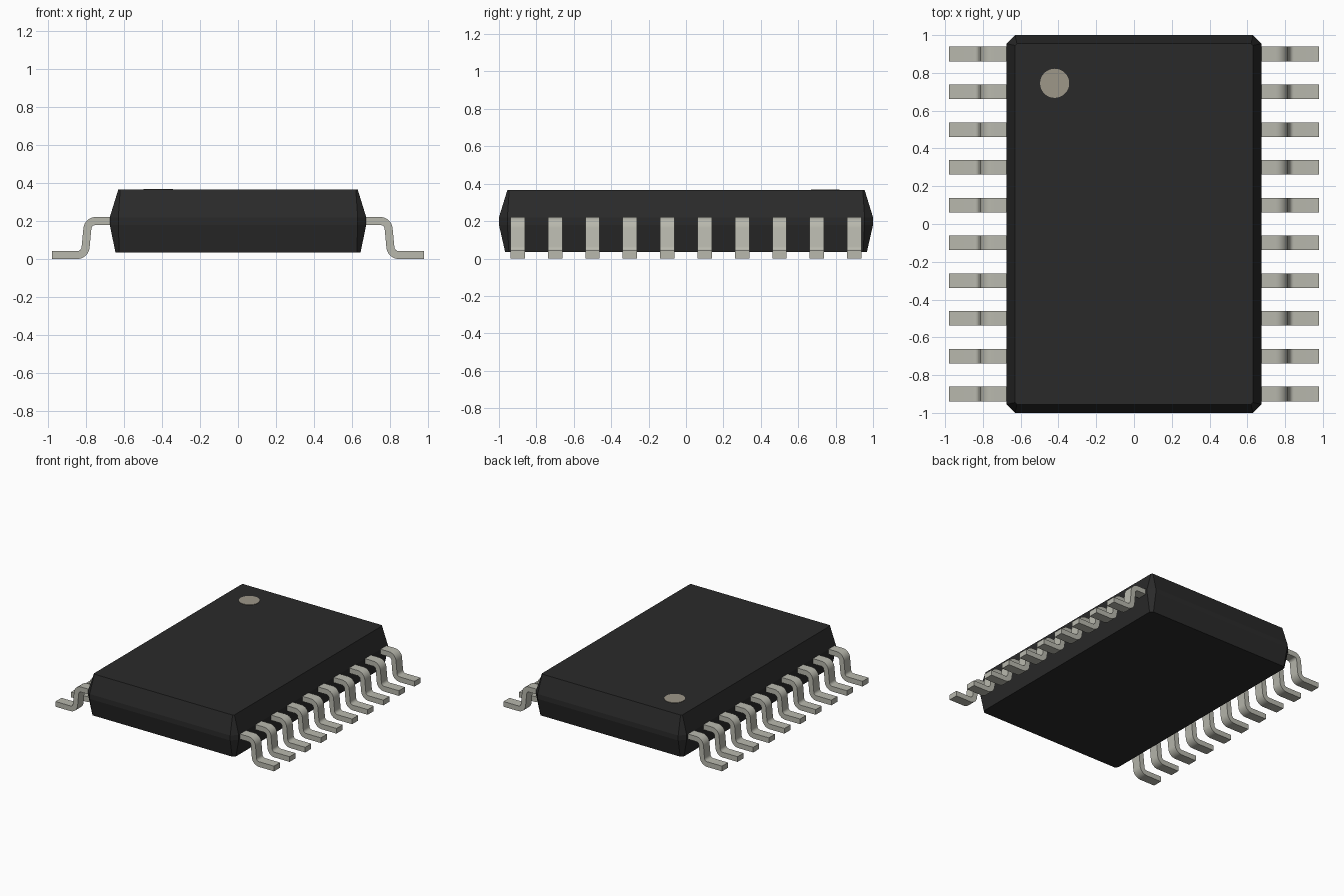
import bpy, bmesh
from math import sin, cos, pi
from mathutils import Vector

if "Cube" in bpy.data.objects:
    bpy.data.objects.remove(bpy.data.objects["Cube"])


def material(name, rgb):
    m = bpy.data.materials.new(name)
    m.diffuse_color = (*rgb, 1)
    m.use_nodes = True
    m.node_tree.nodes["Principled BSDF"].inputs["Base Color"].default_value = m.diffuse_color
    return m


def make_object(name, bm, mat):
    bmesh.ops.recalc_face_normals(bm, faces=bm.faces)
    me = bpy.data.meshes.new(name)
    bm.to_mesh(me)
    bm.free()
    me.materials.append(mat)
    ob = bpy.data.objects.new(name, me)
    bpy.context.collection.objects.link(ob)
    return ob


black = material("black_plastic", (0.023, 0.023, 0.023))
metal = material("tinned_metal", (0.48, 0.48, 0.42))
beige = material("beige_mark", (0.34, 0.31, 0.25))

# Package body: stacked rectangles with cut corners (z, half x, half y, corner cut)
bm = bmesh.new()
rings = []
for z, hx, hy, c in [(0.035, 0.645, 0.967, 0.02), (0.18, 0.675, 1.0, 0.045),
                     (0.22, 0.675, 1.0, 0.045), (0.366, 0.63, 0.955, 0.01)]:
    pts = [(hx, c - hy), (hx, hy - c), (hx - c, hy), (c - hx, hy),
           (-hx, hy - c), (-hx, c - hy), (c - hx, -hy), (hx - c, -hy)]
    rings.append([bm.verts.new((x, y, z)) for x, y in pts])
for lo, hi in zip(rings, rings[1:]):
    for i in range(8):
        j = (i + 1) % 8
        bm.faces.new((lo[i], lo[j], hi[j], hi[i]))
bm.faces.new(rings[0])
bm.faces.new(rings[-1])
make_object("package_body", bm, black)

# Pin one marker: thin disc on the top face
bm = bmesh.new()
bmesh.ops.create_cone(bm, cap_ends=True, segments=48, radius1=0.077, radius2=0.077, depth=0.006)
marker = make_object("pin_one_marker", bm, beige)
marker.location = (-0.42, 0.745, 0.366)


# Gull-wing lead: S-shaped centre line with rounded bends, thickened into a strip
def bend(cx, cz, r, a0, a1, n=8):
    return [Vector((cx + r * cos(a0 + (a1 - a0) * i / n), cz + r * sin(a0 + (a1 - a0) * i / n)))
            for i in range(n + 1)]


T, W, PITCH, COUNT = 0.042, 0.077, 0.2, 10
lean = 0.1
path = ([Vector((0.62, 0.2))]
        + bend(0.75, 0.157, 0.043, pi / 2, lean)
        + bend(0.847, 0.066, 0.045, pi + lean, 1.5 * pi)
        + [Vector((0.98, 0.021))])
upper, lower = [], []
for i, p in enumerate(path):
    d = (path[min(i + 1, len(path) - 1)] - path[max(i - 1, 0)]).normalized()
    if i in (0, 1, len(path) - 2, len(path) - 1):
        d = Vector((1, 0))
    n = Vector((-d.y, d.x)) * T / 2
    upper.append(p + n)
    lower.append(p - n)

bm = bmesh.new()
y0 = -PITCH * (COUNT - 1) / 2 - W / 2
rows = [[bm.verts.new((u.x, y0, u.y)), bm.verts.new((u.x, y0 + W, u.y)),
         bm.verts.new((l.x, y0 + W, l.y)), bm.verts.new((l.x, y0, l.y))]
        for u, l in zip(upper, lower)]
for a, b in zip(rows, rows[1:]):
    for i in range(4):
        j = (i + 1) % 4
        bm.faces.new((a[i], a[j], b[j], b[i]))
bm.faces.new(rows[0])
bm.faces.new(rows[-1])
leads = make_object("leads", bm, metal)
bpy.context.view_layer.objects.active = leads
leads.select_set(True)
bpy.ops.object.shade_smooth_by_angle(angle=0.6)

# Repeat along the side, then mirror to the other side
arr = leads.modifiers.new("row", 'ARRAY')
arr.count = COUNT
arr.use_relative_offset = False
arr.use_constant_offset = True
arr.constant_offset_displace = (0, PITCH, 0)
leads.modifiers.new("other_side", 'MIRROR').use_axis[0] = True
